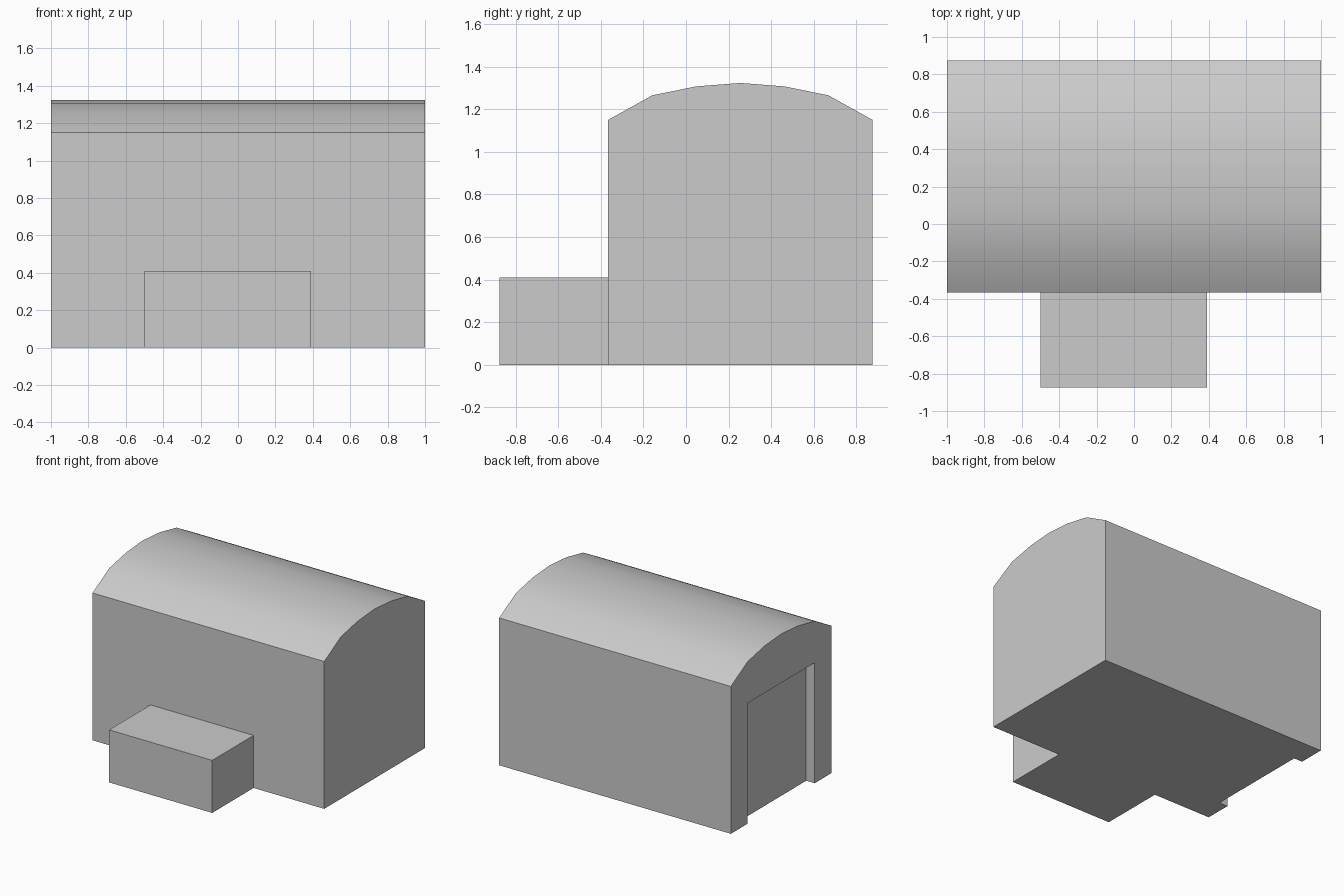
import bpy, bmesh

if "Cube" in bpy.data.objects:
    bpy.data.objects.remove(bpy.data.objects["Cube"])


def prism(name, profile, x0, x1):
    """Extrude a (y, z) profile along x into a closed solid."""
    bm = bmesh.new()
    face = bm.faces.new([bm.verts.new((x0, y, z)) for y, z in profile])
    out = bmesh.ops.extrude_face_region(bm, geom=[face])
    verts = [v for v in out["geom"] if isinstance(v, bmesh.types.BMVert)]
    bmesh.ops.translate(bm, verts=verts, vec=(x1 - x0, 0, 0))
    bmesh.ops.recalc_face_normals(bm, faces=bm.faces)
    mesh = bpy.data.meshes.new(name)
    bm.to_mesh(mesh)
    bm.free()
    obj = bpy.data.objects.new(name, mesh)
    bpy.context.collection.objects.link(obj)
    return obj


def box(name, x0, x1, y0, y1, z0, z1):
    return prism(name, [(y0, z0), (y1, z0), (y1, z1), (y0, z1)], x0, x1)


def combine(target, tool, operation):
    """Apply a boolean and discard the tool solid."""
    mod = target.modifiers.new(operation.lower(), 'BOOLEAN')
    mod.operation = operation
    mod.solver = 'EXACT'
    mod.object = tool
    bpy.context.view_layer.objects.active = target
    bpy.ops.object.modifier_apply(modifier=mod.name)
    bpy.data.objects.remove(tool)


# Main hall with a shallow vaulted roof of six facets
mid, half = 0.255, 0.62
roof = [(1, 1.15), (2 / 3, 1.265), (1 / 3, 1.307), (0, 1.323)]
arc = [(mid + half * t, z) for t, z in roof]
arc += [(mid - half * t, z) for t, z in reversed(roof[:-1])]
hall = prism("hall", [(mid - half, 0), (mid + half, 0)] + arc, -1, 1)

# Low annex on the front wall, merged with the hall
combine(hall, box("annex", -0.5, 0.39, -0.875, -0.3, 0, 0.41), 'UNION')

# Large doorway recess in the left end wall
door = half * 2 / 3
combine(hall, box("door_cutter", -1.2, -0.927, mid - door, mid + door, -0.2, 0.94), 'DIFFERENCE')

# Smooth vault, crisp wall edges
bpy.ops.object.select_all(action='DESELECT')
hall.select_set(True)
bpy.context.view_layer.objects.active = hall
bpy.ops.object.shade_smooth_by_angle(angle=0.524)
